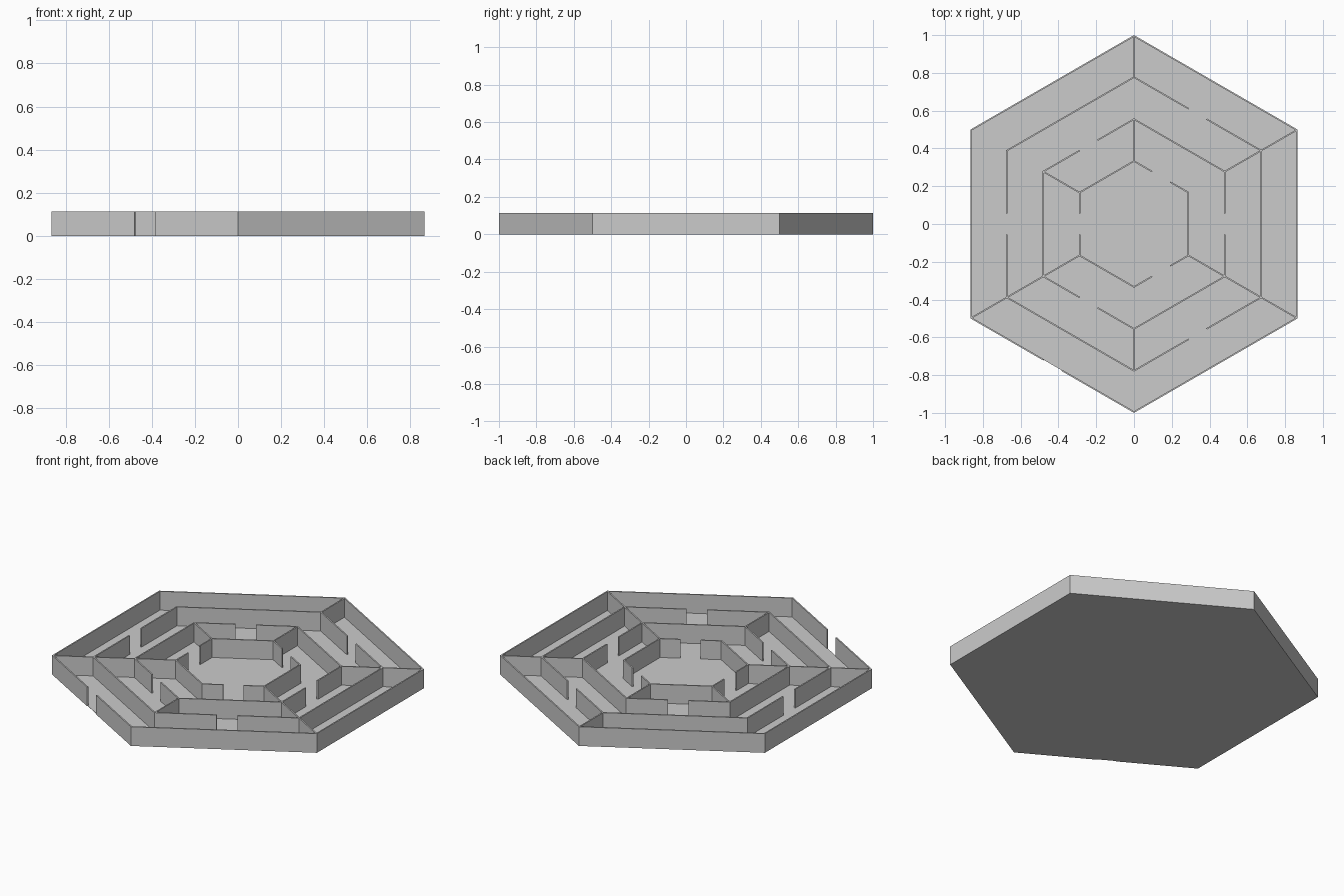
import bpy, bmesh, math
from mathutils import Vector

if "Cube" in bpy.data.objects:
    bpy.data.objects.remove(bpy.data.objects["Cube"])

H = 0.113          # wall height
D = 0.0045         # half wall thickness measured along a spoke
RINGS = [1 - D, 0.777, 0.555, 0.333]
GAP = 0.11         # width of each opening


def corner(k, r):
    a = math.radians(90 + 60 * k)
    return Vector((r * math.cos(a), r * math.sin(a), 0))


def prism(bm, pts, z0, z1):
    low = [bm.verts.new((p.x, p.y, z0)) for p in pts]
    top = [bm.verts.new((p.x, p.y, z1)) for p in pts]
    n = len(pts)
    bm.faces.new(low[::-1])
    bm.faces.new(top)
    for i in range(n):
        j = (i + 1) % n
        bm.faces.new((low[i], low[j], top[j], top[i]))


def finish(bm, name):
    bmesh.ops.recalc_face_normals(bm, faces=bm.faces)
    me = bpy.data.meshes.new(name)
    bm.to_mesh(me)
    bm.free()
    bpy.context.collection.objects.link(bpy.data.objects.new(name, me))


def ring_wall(name, r, open_sides):
    # mitred hexagon wall, with a central doorway in each open side
    bm = bmesh.new()
    g = GAP / r / 2
    for k in range(6):
        spans = [(0, 0.5 - g), (0.5 + g, 1)] if k in open_sides else [(0, 1)]
        for t0, t1 in spans:
            pt = lambda rr, t: corner(k, rr).lerp(corner(k + 1, rr), t)
            prism(bm, [pt(r + D, t0), pt(r + D, t1), pt(r - D, t1), pt(r - D, t0)], 0, H)
    finish(bm, name)


def spoke_wall(name, k, r0, r1):
    # straight wall joining two neighbouring rings at a corner
    bm = bmesh.new()
    a, b = corner(k, r0), corner(k, r1)
    n = Vector((-a.y, a.x, 0)).normalized() * D * 0.866
    prism(bm, [a + n, b + n, b - n, a - n], 0, H)
    finish(bm, name)


# floor
bm = bmesh.new()
prism(bm, [corner(k, RINGS[0]) for k in range(6)], 0, 0.002)
finish(bm, "floor")

# ring walls; sides counted anticlockwise from the top corner
ring_wall("outer_wall", RINGS[0], {2})
ring_wall("second_ring_wall", RINGS[1], {1, 3, 5})
ring_wall("third_ring_wall", RINGS[2], {0, 2, 4})
ring_wall("inner_ring_wall", RINGS[3], {1, 3, 5})

# spoke walls: corner -> corridors blocked (0 outer, 1 middle, 2 inner)
for k, lanes in {0: (0, 2), 1: (2,), 2: (0, 1, 2), 3: (1,), 4: (0, 1, 2), 5: (0, 1)}.items():
    for i in lanes:
        spoke_wall(f"spoke_wall_{k}_{i}", k, RINGS[i], RINGS[i + 1])
